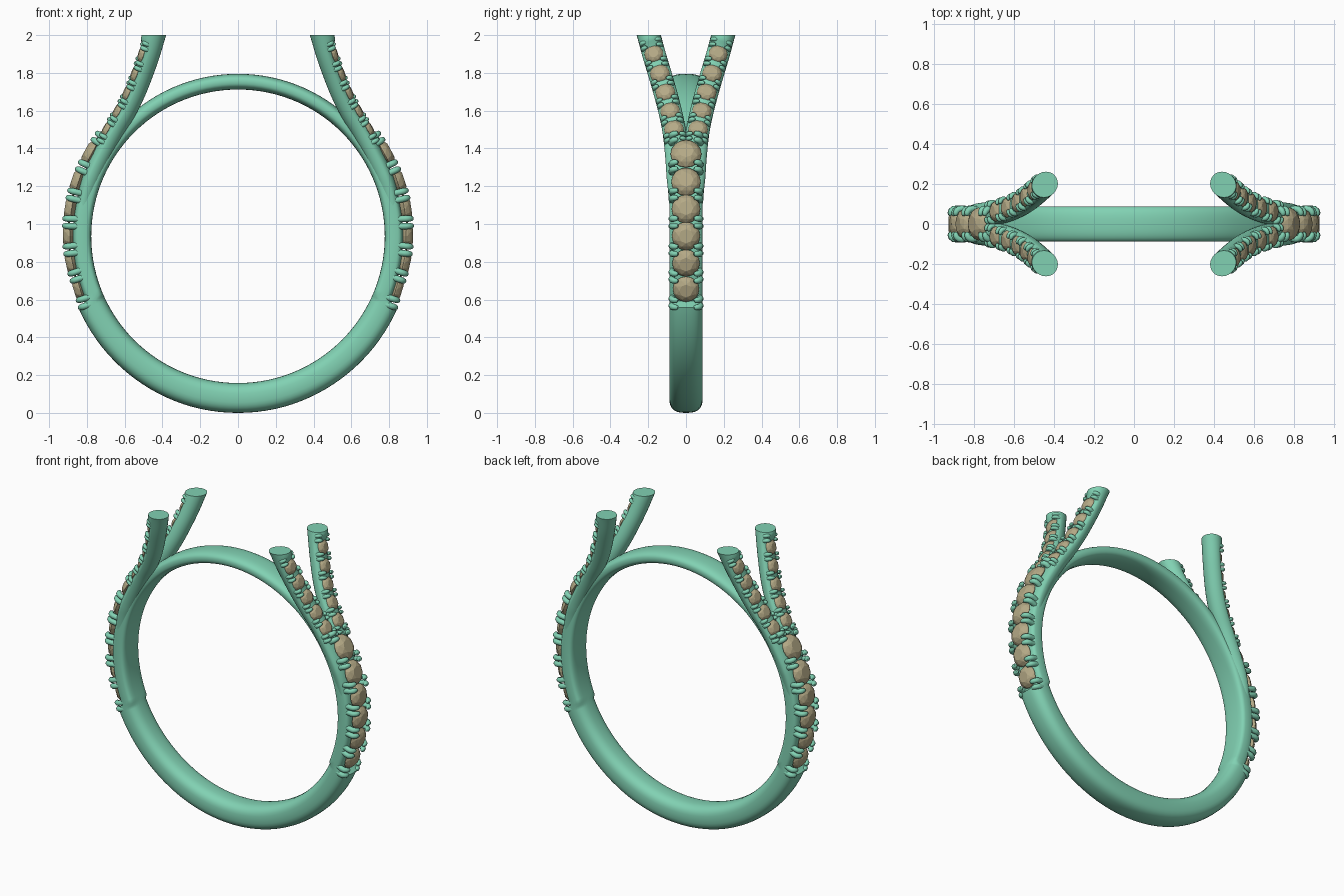
import bpy, bmesh, math
from mathutils import Vector, Matrix

if "Cube" in bpy.data.objects:
    bpy.data.objects.remove(bpy.data.objects["Cube"])

CZ, R_IN = 0.935, 0.777          # centre height and inner radius of the ring


def material(name, col):
    m = bpy.data.materials.new(name)
    m.diffuse_color = (*col, 1)
    m.use_nodes = True
    m.node_tree.nodes["Principled BSDF"].inputs["Base Color"].default_value = m.diffuse_color
    return m


METAL = material("metal", (0.22, 0.64, 0.45))
GEM = material("gem", (0.46, 0.40, 0.24))


def finish(name, bm, mat, mirror=(False, False), smooth=True):
    bmesh.ops.recalc_face_normals(bm, faces=bm.faces)
    me = bpy.data.meshes.new(name)
    bm.to_mesh(me)
    bm.free()
    ob = bpy.data.objects.new(name, me)
    bpy.context.collection.objects.link(ob)
    me.materials.append(mat)
    if any(mirror):
        mod = ob.modifiers.new("Mirror", 'MIRROR')
        mod.use_axis = (mirror[0], mirror[1], False)
        mod.use_mirror_merge = False
    if smooth:
        bpy.ops.object.select_all(action='DESELECT')
        ob.select_set(True)
        bpy.context.view_layer.objects.active = ob
        bpy.ops.object.shade_smooth_by_angle(angle=math.radians(40))
    return ob


def skin(bm, rings, closed=False):
    """Join rings of points into a tube, capped unless closed."""
    vs = [[bm.verts.new(p) for p in r] for r in rings]
    n = len(vs[0])
    for i in range(len(vs) if closed else len(vs) - 1):
        a, b = vs[i], vs[(i + 1) % len(vs)]
        for j in range(n):
            k = (j + 1) % n
            bm.faces.new((a[j], a[k], b[k], b[j]))
    if not closed:
        bm.faces.new(vs[0])
        bm.faces.new(vs[-1])


def spline(pts, steps=12):
    """Catmull-Rom samples through the points."""
    p = [Vector(q) for q in pts]
    p = [2 * p[0] - p[1]] + p + [2 * p[-1] - p[-2]]
    out = []
    for i in range(1, len(p) - 2):
        a, b, c, d = p[i - 1:i + 3]
        for s in range(steps):
            t = s / steps
            out.append(0.5 * (2 * b + (c - a) * t + (2 * a - 5 * b + 4 * c - d) * t ** 2
                              + (3 * b - a - 3 * c + d) * t ** 3))
    return out + [p[-2]]


def frame(path, i):
    """Tangent, outward normal and sideways direction at sample i."""
    t = (path[min(i + 1, len(path) - 1)] - path[max(i - 1, 0)]).normalized()
    n = Vector((1, 0, 0))
    n = (n - t * n.dot(t)).normalized()
    return t, n, t.cross(n)


def at_z(path, z):
    i = min(range(len(path) - 1), key=lambda k: abs((path[k].z + path[k + 1].z) / 2 - z))
    a, b = path[i], path[i + 1]
    return (a.lerp(b, (z - a.z) / (b.z - a.z)), *frame(path, i))


def sgn_pow(v, e):
    return math.copysign(abs(v) ** e, v)


# Ring: thick below, recessed under the stones, thin bridge on top
def ring_profile(deg):
    if deg < -24:
        return 0.926 + 0.009 * min(1, (-24 - deg) / 50), 2.7
    if deg < 30:
        return 0.874, 4.0
    f = min(1, (deg - 30) / 20)
    return 0.874 - 0.014 * f, 4.0 - 1.4 * f


half = [-90 + 3 * i for i in range(22)] + [-25.5, -24.1, -23.0] + [-21 + 3 * i for i in range(38)]
angles = half + [180 - a for a in reversed(half[1:-1])]
rings = []
for a in angles:
    fold = a if a <= 90 else 180 - a
    ro, e = ring_profile(fold)
    mid, h = (ro + R_IN) / 2, (ro - R_IN) / 2
    ca, sa = math.cos(math.radians(a)), math.sin(math.radians(a))
    ring = []
    for j in range(32):
        u = math.tau * j / 32
        r = mid + h * sgn_pow(math.cos(u), 2 / e)
        ring.append((r * ca, 0.088 * sgn_pow(math.sin(u), 2 / e), CZ + r * sa))
    rings.append(ring)
bm = bmesh.new()
skin(bm, rings, closed=True)
finish("ring_band", bm, METAL)

# Split shoulders: four rods, flattened where the stones sit
rod = spline([(.825, .034, 1.0), (.818, .036, 1.12), (.785, .041, 1.25), (.725, .05, 1.38),
              (.66, .064, 1.5), (.6, .085, 1.6), (.55, .111, 1.7), (.51, .14, 1.8),
              (.475, .17, 1.9), (.445, .197, 2.0), (.43, .212, 2.05)], 6)
rings = []
for i, p in enumerate(rod):
    t, n, b = frame(rod, i)
    rad = min(.062, .046 + .016 * (p.z - 1) / .25)
    out = .036 + .026 * max(0, min(1, (p.z - 1.93) / .03))
    rings.append([p + n * (math.cos(u) * (out if math.cos(u) > 0 else rad)) + b * (math.sin(u) * rad)
                  for u in [math.tau * j / 24 for j in range(24)]])
bm = bmesh.new()
skin(bm, rings)
bmesh.ops.bisect_plane(bm, geom=bm.verts[:] + bm.edges[:] + bm.faces[:], plane_co=(0, 0, 2),
                       plane_no=(0, 0, 1), clear_outer=True)
bmesh.ops.holes_fill(bm, edges=[e for e in bm.edges if e.is_boundary])
finish("split_shoulder", bm, METAL, (True, True))


def add_gem(bm, pos, t, n, b, r):
    """Faceted round stone whose table lies at pos."""
    g = bmesh.new()
    for cnt, rad, h, off in ((16, 1, -.48, 0), (16, .98, -.40, 0), (8, .8, -.16, .5), (8, .5, 0, 0), (1, 0, -1.1, 0)):
        for k in range(cnt):
            u = math.tau * (k + off) / cnt
            g.verts.new(pos + r * (rad * math.cos(u) * t + rad * math.sin(u) * b + h * n))
    bmesh.ops.convex_hull(g, input=g.verts[:])
    tmp = bpy.data.meshes.new("tmp")
    g.to_mesh(tmp)
    g.free()
    bm.from_mesh(tmp)
    bpy.data.meshes.remove(tmp)


def add_prong(bm, pos, t, n, side, w, pr):
    """Claw rising beside the stones and bending over them."""
    spine = [(w - .006, -4.2, 1), (w, -2.2, 1), (w - .1 * pr, -1.4, 1), (w - .6 * pr, -.75, .95),
             (w - 1.3 * pr, -.45, .85), (w - 1.9 * pr, -.4, .6), (w - 2.1 * pr, -.4, .25)]
    pts = [pos + side * y + n * (d * pr) for y, d, _ in spine]
    rr = []
    for i, p in enumerate(pts):
        d = (pts[min(i + 1, len(pts) - 1)] - pts[max(i - 1, 0)]).normalized()
        c = d.cross(t)
        rr.append([p + (t * math.cos(u) + c * math.sin(u)) * pr * spine[i][2]
                   for u in [math.tau * k / 10 for k in range(10)]])
    skin(bm, rr)


def stone_row(name, path, zs, radii, lift, w, pr, mirror):
    gems, claws = bmesh.new(), bmesh.new()
    for z, r in zip(zs, radii):
        p, t, n, b = at_z(path, z)
        add_gem(gems, p + n * lift, t, n, b, r)
    gaps = [1.5 * zs[0] - .5 * zs[1]] + [(a + c) / 2 for a, c in zip(zs, zs[1:])] + [1.5 * zs[-1] - .5 * zs[-2]]
    for z in gaps:
        p, t, n, b = at_z(path, z)
        for s in (-1, 1):
            for k in (-1.15, 1.15):
                add_prong(claws, p + n * lift + t * (k * pr), t, n, b * s, w, pr)
    finish(name + "_stones", gems, GEM, mirror, smooth=False)
    finish(name + "_prongs", claws, METAL, mirror)


# Large stones up each side of the ring
side = spline([(.825, 0, .5), (.868, 0, .645), (.91, 0, .785), (.926, 0, .935), (.917, 0, 1.085),
               (.88, 0, 1.235), (.81, 0, 1.39), (.72, 0, 1.53)])
stone_row("side", side, [.645, .785, .935, 1.085, 1.235, 1.39],
          [.07, .073, .075, .076, .078, .082], 0, .076, .017, (True, False))

# Small stones up each split shoulder
stone_row("shoulder", rod, [1.49, 1.585, 1.685, 1.787, 1.892],
          [.052, .052, .052, .052, .05], .05, .05, .0125, (True, True))
